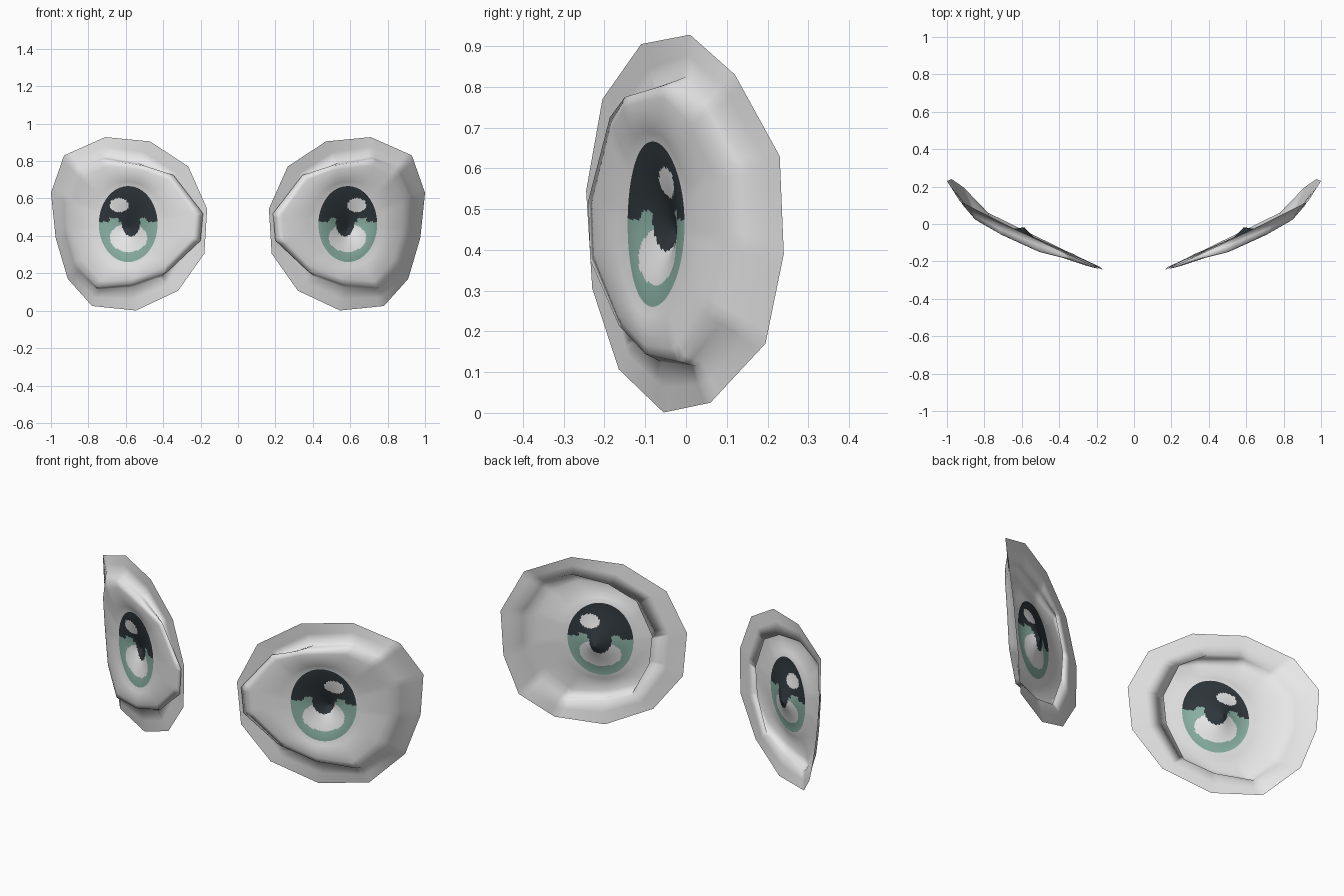
import bpy, bmesh, math
from mathutils import Vector

if "Cube" in bpy.data.objects:
    bpy.data.objects.remove(bpy.data.objects["Cube"])

def material(name, rgb):
    m = bpy.data.materials.new(name)
    m.diffuse_color = (*rgb, 1)
    m.use_nodes = True
    m.node_tree.nodes["Principled BSDF"].inputs["Base Color"].default_value = m.diffuse_color
    return m

MATS = [material("eye_white", (0.80, 0.80, 0.80)),
        material("dark_slate", (0.028, 0.037, 0.044)),
        material("soft_green", (0.25, 0.43, 0.365))]

# outer rim of the eye shell, clockwise seen from the front
RIM = [(.47, -.11, .905), (.71, .01, .928), (.93, .12, .83), (1.0, .23, .63),
       (.975, .24, .39), (.91, .195, .17), (.78, .06, .025), (.545, -.055, .001),
       (.32, -.165, .107), (.18, -.23, .305), (.165, -.245, .545), (.265, -.205, .77)]
# inner fold of the flange, tucked behind the eye white
FOLD = [(.535, -.07, .79), (.715, .0, .825), (.875, .07, .77), (.945, .16, .61),
        (.935, .17, .41), (.88, .125, .215), (.755, .025, .115), (.575, -.06, .125),
        (.425, -.12, .175), (.34, -.155, .36), (.325, -.16, .52), (.40, -.13, .705)]
# front ridge of the eye white
RIDGE = [(.50, -.15, .775), (.72, -.05, .805), (.85, .025, .74), (.915, .10, .60),
         (.91, .11, .42), (.86, .065, .25), (.75, -.015, .125), (.56, -.10, .145),
         (.37, -.165, .215), (.20, -.235, .375), (.187, -.24, .52), (.345, -.187, .725)]
XC, ZC, RX, RZ = .587, .463, .157, .203      # iris ellipse
SUB, IRIS, DENT = 8, 28, .065

def resample(loop):
    p = [Vector(v) for v in loop]
    n = len(p)
    return [p[i].lerp(p[(i + 1) % n], k / SUB) for i in range(n) for k in range(SUB)]

def iris_point(theta, r):
    """Tilted iris surface, sunk towards its middle."""
    dx = RX * r * math.cos(theta)
    y = -.082 + .445 * dx + .35 * dx * dx + DENT * (1 - r) ** 1.6
    return Vector((XC + dx, y, ZC + RZ * r * math.sin(theta) - .02 * (1 - r)))

def inside(x, z, cx, cz, rx, rz):
    return ((x - cx) / rx) ** 2 + ((z - cz) / rz) ** 2 < 1

def iris_colour(x, z):
    if inside(x, z, .635, .565, .05, .037):           # highlight
        return 0
    bump = .02 if .05 < abs(x - XC) < .10 else 0
    if z > .475 + bump or inside(x, z, .572, .475, .05, .078):
        return 1                                       # dark upper half and pupil lobe
    if inside(x, z, .585, .39, .10, .075):            # pale lower reflection
        return 0
    return 2

def eye_loops():
    rim, fold, ridge = resample(RIM), resample(FOLD), resample(RIDGE)
    spokes = []
    for r, f, l in zip(rim, fold, ridge):
        a = math.atan2((l.z - ZC) / RZ, (l.x - XC) / RX)
        e = iris_point(a, 1)
        spoke = [r, r.lerp(f, .5), f, f.lerp(l, .5), l]
        for t in (.2, .4, .6, .8):                     # gently domed eye white
            spoke.append(l.lerp(e, t) + Vector((0, -.05 * t * (1 - t), 0)))
        spoke += [iris_point(a, 1 - k / IRIS) for k in range(IRIS)]
        spokes.append(spoke)
    return [list(ring) for ring in zip(*spokes)]

def build_eye(name, side):
    loops = eye_loops()
    first_iris = len(loops) - IRIS
    bm = bmesh.new()
    rings = [[bm.verts.new((p.x * side, p.y, p.z)) for p in l] for l in loops]
    n = len(rings[0])
    c = iris_point(0, 0)
    centre = bm.verts.new((c.x * side, c.y, c.z))

    def face(vs, painted):
        f = bm.faces.new(vs[::-1] if side > 0 else vs)
        f.smooth = True
        if painted:
            m = f.calc_center_median()
            f.material_index = iris_colour(m.x * side, m.z)

    for k in range(len(rings) - 1):
        a, b = rings[k], rings[k + 1]
        for i in range(n):
            j = (i + 1) % n
            face([a[i], a[j], b[j], b[i]], k >= first_iris)
    for i in range(n):
        face([rings[-1][i], rings[-1][(i + 1) % n], centre], True)
    me = bpy.data.meshes.new(name)
    bm.to_mesh(me)
    bm.free()
    for m in MATS:
        me.materials.append(m)
    bpy.context.collection.objects.link(bpy.data.objects.new(name, me))

build_eye("right_eye", 1)
build_eye("left_eye", -1)
